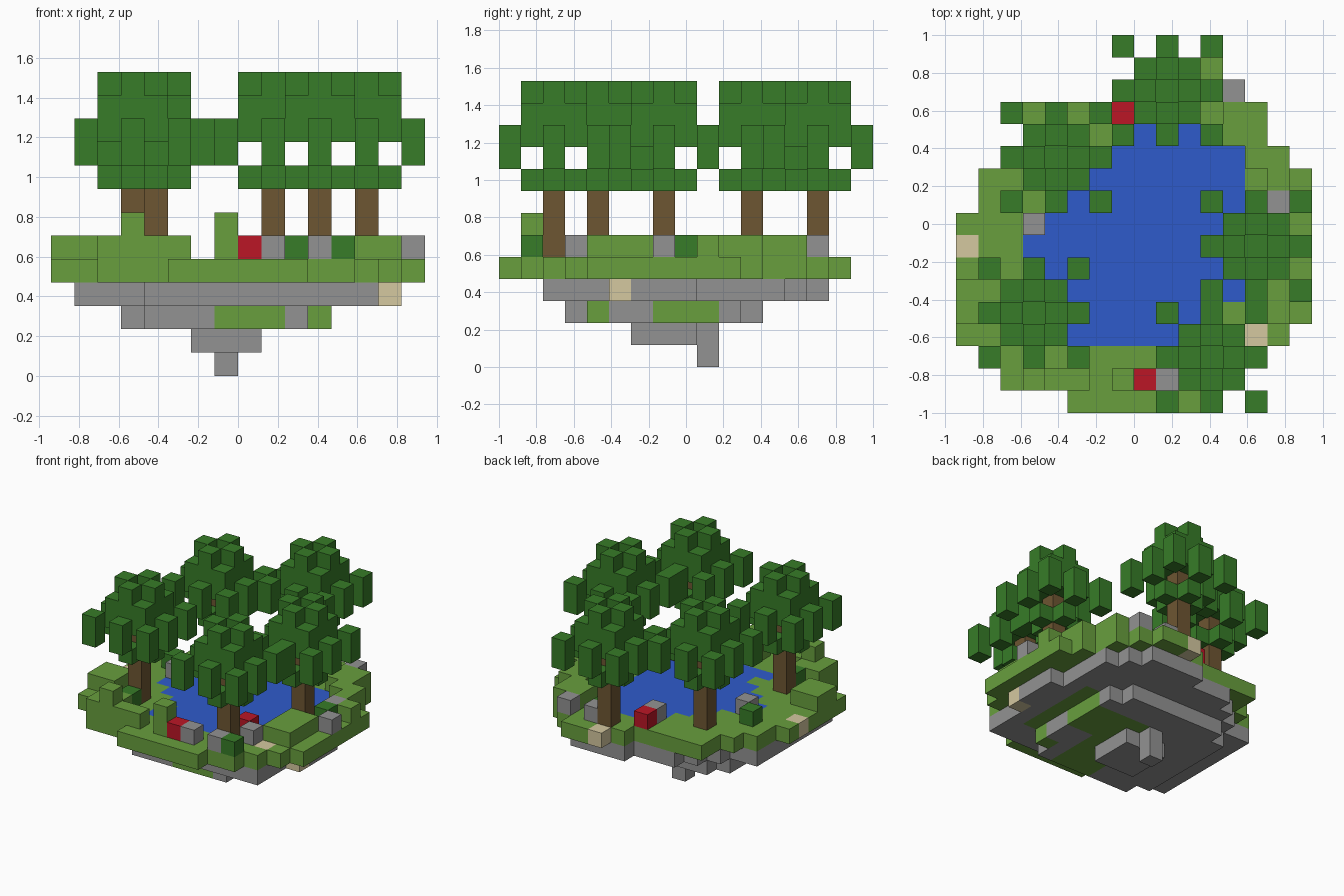
import bpy, bmesh
from mathutils import Vector

cube = bpy.data.objects.get("Cube")
if cube:
    bpy.data.objects.remove(cube, do_unlink=True)

U = 2 / 17  # size of one block


def material(name, rgb):
    m = bpy.data.materials.new(name)
    m.use_nodes = True
    m.diffuse_color = (*rgb, 1)
    m.node_tree.nodes["Principled BSDF"].inputs["Base Color"].default_value = (*rgb, 1)
    return m


MATS = {
    "grass": material("grass green", (0.138, 0.345, 0.048)),
    "leaves": material("leaf green", (0.038, 0.2, 0.021)),
    "trunk": material("bark brown", (0.155, 0.093, 0.032)),
    "rock": material("stone grey", (0.29, 0.29, 0.29)),
    "flower": material("flower red", (0.5, 0.008, 0.019)),
    "water": material("water blue", (0.028, 0.104, 0.6)),
    "sand": material("sand tan", (0.66, 0.58, 0.35)),
}
KEY = {"g": "grass", "w": "water", "t": "sand", "r": "rock", "f": "flower", "b": "leaves"}
cells = {}  # block position -> (part name, material key)


def put(i, j, k, part, mat):
    cells[i, j, k] = (part, mat)


def layer(rows, k, prefix):
    """Place one level of blocks; the first row is the back."""
    for r, row in enumerate(rows):
        for i, c in enumerate(row):
            if c in KEY:
                put(i, len(rows) - 1 - r, k, prefix + KEY[c], KEY[c])


# Ground level with the pond
GROUND = [
    ".........tgg....",
    "........ggggg...",
    "...ggggggggggg..",
    "...gggggwwwggg..",
    "..gggggwwwwwwgg.",
    ".gggggwwwwwwwggg",
    ".ggggwwwwwwwwggg",
    "ggggwwwwwwwwgggg",
    "tggwwwwwwwwwgggg",
    "ggggwwwwwwwwgggg",
    "gggggwwwwwwwwggg",
    "ggggggwwwwwggggg",
    "gggggwwwwwgggtg.",
    "..gggggggggggg..",
    "..ggggggggggg...",
    ".....gggggg.....",
]
layer(GROUND, 4, "ground_")

# Raised banks, rocks, bushes and flowers
RAISED = [
    "................",
    "..........r.r...",
    ".......f..b.gg..",
    ".......r....gg..",
    ".............gg.",
    "..............g.",
    "..b...........rg",
    "...r..........b.",
    "...............r",
    ".............gg.",
    "gg...........gg.",
    "gg.........f.gg.",
    "...b........r...",
    "..gg............",
    "..gggg.gfr.rb...",
    "................",
]
layer(RAISED, 5, "raised_")
for i in (3, 7):
    put(i, 1, 6, "raised_grass", "grass")

# Upper base: stone with an earthy patch and one sand block
UPPER = [
    "........rrrr....",
    ".....rrrrrrrr...",
    "....rrrrrrrrrr..",
    "...rrrrrrrrrrr..",
    ".rrrrrrrrrrrrr..",
    ".rrrrrrggggggr..",
    ".rrrrrrggggggrr.",
    ".rrrrrrggggggrr.",
    ".rrrrrrggggggrr.",
    ".rrrrrrggggggrt.",
    ".rrrrrrggggggr..",
    ".rrrrrrrrrrrrr..",
    "....rrrrrrrrrr..",
    "................",
    "................",
]
layer(UPPER, 3, "upper_base_")

# Lower base and its tip
for i in range(3, 12):
    for j in range(3, 12):
        if (i - 7) ** 2 + (j - 7) ** 2 < 26:
            earthy = (7 <= i <= 9 and j <= 9) or (i > 9 and 7 <= j <= 9) or (i, j) == (11, 4)
            kind = "grass" if earthy else "rock"
            put(i, j, 2, "lower_base_" + kind, kind)
for i in (6, 7, 8):
    for j in (6, 7, 8):
        put(i, j, 1, "base_tip", "rock")
for k in (0, 1):
    put(7, 9, k, "base_tip", "rock")


# Trees: a trunk with a skirt, a star of hanging blocks and a crown
def tree(i, j, name):
    for k in range(5, 11):
        put(i, j, k, name + "_trunk", "trunk")
    put(i, j, 11, name + "_leaves", "leaves")
    for a in (-1, 0, 1):
        for b in (-1, 0, 1):
            if a or b:
                levels = (10, 11) if a and b else (8, 10, 11, 12)
                for k in levels:
                    put(i + a, j + b, k, name + "_leaves", "leaves")
                for k in (9, 10):
                    put(i + 2 * a, j + 2 * b, k, name + "_leaves", "leaves")


tree(9, 14, "back_tree")
tree(4, 11, "back_right_tree")
tree(3, 4, "front_right_tree")
tree(13, 7, "left_tree")
tree(11, 2, "front_left_tree")


# Turn the blocks of each part into a mesh of exposed faces
def build(part, mat, blocks):
    bm = bmesh.new()
    for block in blocks:
        for axis in range(3):
            for s in (-1, 1):
                step = [0, 0, 0]
                step[axis] = s
                if tuple(p + d for p, d in zip(block, step)) in cells:
                    continue
                n, u, v = Vector(step), Vector((0, 0, 0)), Vector((0, 0, 0))
                u[(axis + 1) % 3] = s
                v[(axis + 2) % 3] = 1
                mid = Vector(block) - Vector((7.5, 8, -0.5)) + n / 2
                corners = [mid + (a * u + b * v) / 2
                           for a, b in ((-1, -1), (1, -1), (1, 1), (-1, 1))]
                bm.faces.new([bm.verts.new(c * U) for c in corners])
    bmesh.ops.remove_doubles(bm, verts=bm.verts, dist=U / 100)
    mesh = bpy.data.meshes.new(part)
    bm.to_mesh(mesh)
    bm.free()
    mesh.materials.append(MATS[mat])
    bpy.context.collection.objects.link(bpy.data.objects.new(part, mesh))


parts = {}
for block, key in cells.items():
    parts.setdefault(key, []).append(block)
for (part, mat), blocks in parts.items():
    build(part, mat, blocks)
